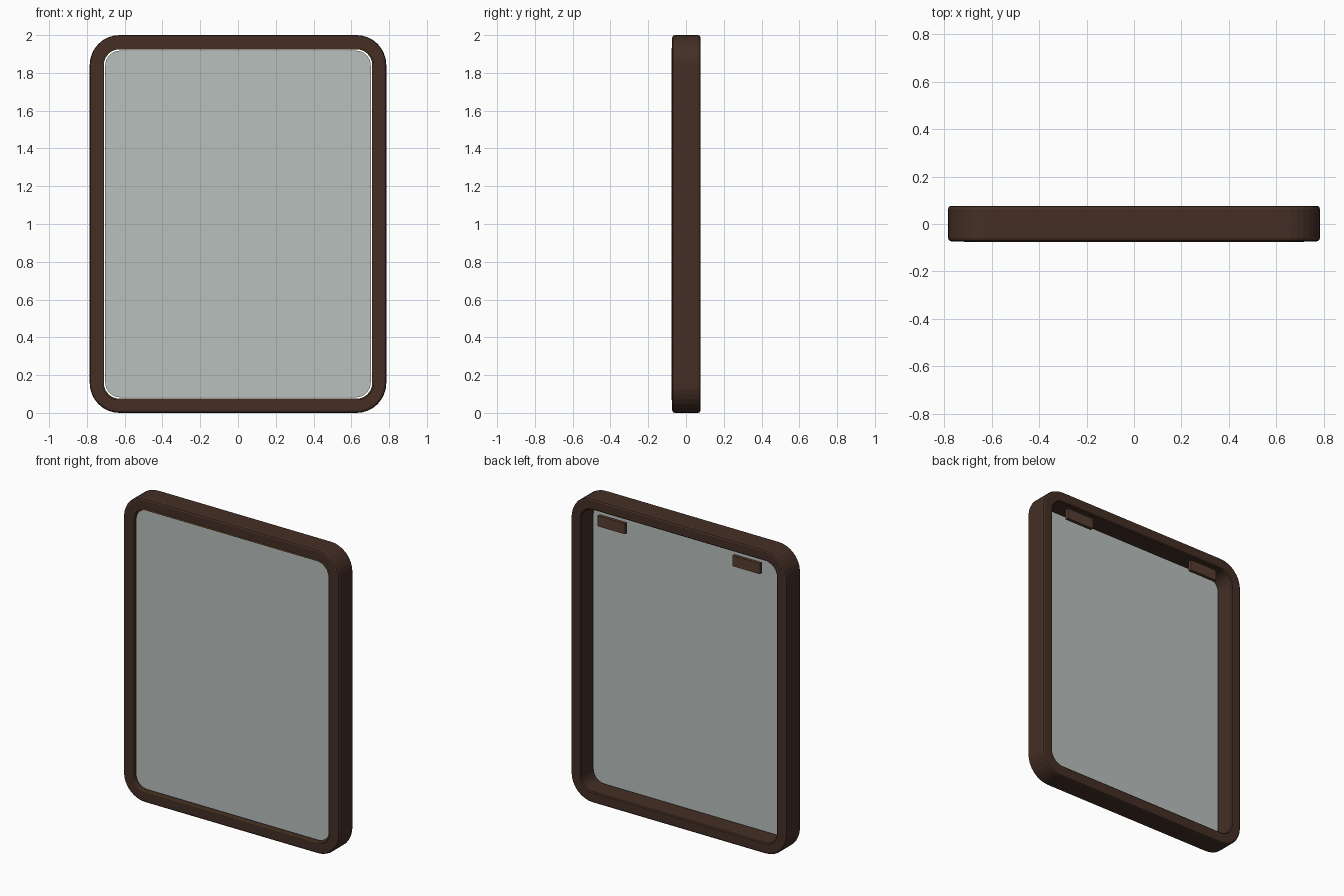
import bpy, bmesh, math

if "Cube" in bpy.data.objects:
    bpy.data.objects.remove(bpy.data.objects["Cube"])

def material(name, rgb):
    m = bpy.data.materials.new(name)
    m.diffuse_color = (*rgb, 1)
    m.use_nodes = True
    m.node_tree.nodes["Principled BSDF"].inputs["Base Color"].default_value = m.diffuse_color
    return m

WOOD = material("dark brown wood", (0.058, 0.028, 0.0185))
BLOCK = material("mid brown wood", (0.095, 0.048, 0.03))
TRIM = material("bronze trim", (0.22, 0.115, 0.04))
GLASS = material("pale grey glass", (0.485, 0.527, 0.509))

W, H, R = 0.785, 1.0, 0.158   # outer half width, half height, corner radius
STEPS = 8                     # facets in each corner

def ring(inset, y, r=None):
    """Rounded rectangle, inset from the outer outline, at depth y."""
    w, h = W - inset, H - inset
    r = max(R - inset, 0.01) if r is None else r
    pts = []
    for q, (sx, sz) in enumerate([(1, 1), (-1, 1), (-1, -1), (1, -1)]):
        for i in range(STEPS + 1):
            a = math.pi / 2 * (q + i / STEPS)
            pts.append((sx * (w - r) + r * math.cos(a), y,
                        1 + sz * (h - r) + r * math.sin(a)))
    return pts

def loft(name, rings, mat, closed):
    """Join rings with quads; closed wraps the profile, otherwise cap both ends."""
    bm = bmesh.new()
    loops = [[bm.verts.new(p) for p in pts] for pts in rings]
    n = len(loops[0])
    pairs = list(zip(loops, loops[1:])) + ([(loops[-1], loops[0])] if closed else [])
    for a, b in pairs:
        for i in range(n):
            j = (i + 1) % n
            bm.faces.new((a[i], a[j], b[j], b[i]))
    if not closed:
        bm.faces.new(loops[0])
        bm.faces.new(loops[-1])
    return finish(name, bm, mat)

def finish(name, bm, mat):
    bmesh.ops.recalc_face_normals(bm, faces=bm.faces)
    me = bpy.data.meshes.new(name)
    bm.to_mesh(me)
    bm.free()
    me.materials.append(mat)
    ob = bpy.data.objects.new(name, me)
    bpy.context.collection.objects.link(ob)
    return ob

# Frame: bevelled bar swept round the outline
F, B, T, E = -0.073, 0.077, 0.073, 0.013
frame_profile = [(E, F), (0.004, F + 0.004), (0, F + E), (0, B - E), (0.004, B - 0.004), (E, B),
                 (T - 0.006, B), (T, B - 0.006), (T, F + 0.004), (T - 0.004, F)]
loft("frame", [ring(i, y, max(R - i, 0.085)) for i, y in frame_profile], WOOD, True)

# Thin bead round the inner front edge
bead = []
for k in range(8):
    a = 2 * math.pi * k / 8
    i = T - 0.002 + 0.004 * math.cos(a)
    bead.append(ring(i, F + 0.004 * math.sin(a), R - i))
loft("inner_bead", bead, TRIM, True)

# Glass panel, set just behind the front with a narrow gap all round
loft("mirror_panel", [ring(0.082, y, 0.08) for y in (-0.055, -0.04)], GLASS, False)

# Two hanging blocks at the top of the back
for side, label in ((1, "left"), (-1, "right")):
    bm = bmesh.new()
    bmesh.ops.create_cube(bm, size=1)
    bmesh.ops.scale(bm, vec=(0.2, 0.022, 0.07), verts=bm.verts)
    bmesh.ops.translate(bm, vec=(side * 0.49, 0.065, 1.865), verts=bm.verts)
    finish("hanging_block_" + label, bm, BLOCK)
